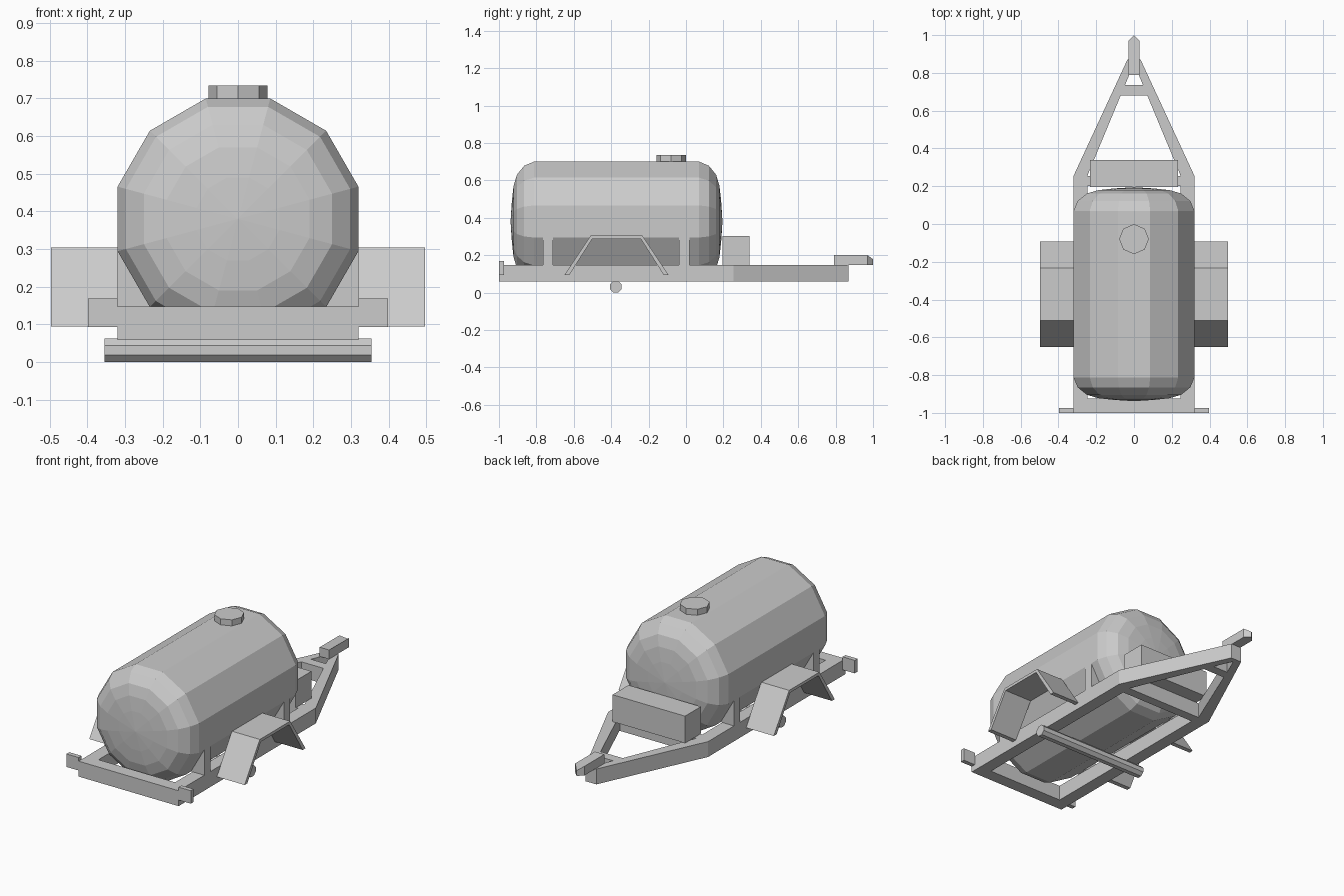
import bpy, bmesh
from math import cos, sin, pi

cube = bpy.data.objects.get("Cube")
if cube:
    bpy.data.objects.remove(cube, do_unlink=True)

grey = bpy.data.materials.new("plain_grey")
grey.use_nodes = True
colour = (0.6, 0.6, 0.6, 1)
grey.diffuse_color = colour
grey.node_tree.nodes["Principled BSDF"].inputs["Base Color"].default_value = colour


def finish(name, bm):
    bmesh.ops.recalc_face_normals(bm, faces=bm.faces)
    mesh = bpy.data.meshes.new(name)
    bm.to_mesh(mesh)
    bm.free()
    mesh.materials.append(grey)
    obj = bpy.data.objects.new(name, mesh)
    bpy.context.collection.objects.link(obj)
    return obj


def prism(name, outline, axis, low, high):
    """Extrude a 2D outline along one axis; the outline uses the other two in order."""
    def place(p, t):
        a, b = p
        return {"x": (t, a, b), "y": (a, t, b), "z": (a, b, t)}[axis]
    bm = bmesh.new()
    ends = [[bm.verts.new(place(p, t)) for p in outline] for t in (low, high)]
    bm.faces.new(ends[0])
    bm.faces.new(ends[1])
    for i in range(len(outline)):
        j = (i + 1) % len(outline)
        bm.faces.new((ends[0][i], ends[0][j], ends[1][j], ends[1][i]))
    return finish(name, bm)


def box(name, x, y, z):
    return prism(name, [(x[0], y[0]), (x[1], y[0]), (x[1], y[1]), (x[0], y[1])], "z", *z)


def polygon(sides, radius, centre, turn=0):
    return [(centre[0] + radius * cos(2 * pi * i / sides + turn),
             centre[1] + radius * sin(2 * pi * i / sides + turn)) for i in range(sides)]


def mirrored(obj):
    obj.modifiers.new("mirror", "MIRROR").use_mirror_merge = False
    return obj


# Tank: twelve-sided barrel with domed ends
SIDES, TANK_Z = 12, 0.38
dome = [(0.11, 0.007), (0.19, 0.016), (0.25, 0.034), (0.298, 0.073), (0.32, 0.125)]
rear, front = -0.938, 0.195
stations = [(r, rear + d) for r, d in dome] + [(r, front - d) for r, d in reversed(dome)]
bm = bmesh.new()
rings = []
for apothem, y in stations:
    pts = polygon(SIDES, apothem / cos(pi / SIDES), (0, TANK_Z), pi / SIDES)
    rings.append([bm.verts.new((x, y, z)) for x, z in pts])
for a, b in zip(rings, rings[1:]):
    for i in range(SIDES):
        j = (i + 1) % SIDES
        bm.faces.new((a[i], a[j], b[j], b[i]))
for ring, y in ((rings[0], rear), (rings[-1], front)):
    pole = bm.verts.new((0, y, TANK_Z))
    for i in range(SIDES):
        bm.faces.new((ring[i], ring[(i + 1) % SIDES], pole))
finish("tank", bm)

# Filler cap on top of the tank
prism("filler_cap", polygon(8, 0.079, (0, -0.08)), "z", 0.69, 0.735)

# Chassis: side rails that converge into the drawbar, with cross members
FLOOR, DECK = 0.058, 0.147
half = [(0.245, -1), (0.32, -1), (0.32, 0.255), (0.035, 0.87)]
inner = [(0, 0.845), (0.025, 0.79), (0.245, 0.26)]
outline = half + [(-x, y) for x, y in reversed(half)]
outline += [(-x, y) for x, y in reversed(inner)] + inner[1:]
prism("chassis_rails", outline, "z", FLOOR, DECK)
box("rear_cross_member", (-0.245, 0.245), (-1, -0.925), (FLOOR, DECK))
box("middle_cross_member", (-0.245, 0.245), (0.2, 0.255), (FLOOR, DECK))
prism("drawbar_brace", [(-0.071, 0.68), (0.071, 0.68), (0.048, 0.735), (-0.048, 0.735)],
      "z", FLOOR, DECK)

# Hitch coupler with a pointed, sloping nose
hitch = prism("hitch_coupler", [(-0.03, 0.79), (0.03, 0.79), (0.03, 0.97), (0, 1), (-0.03, 0.97)],
              "z", DECK, 0.2)
for v in hitch.data.vertices:
    if v.co.y > 0.99 and v.co.z > 0.19:
        v.co.z = 0.178

# Storage box in front of the tank
box("storage_box", (-0.232, 0.232), (0.195, 0.34), (DECK, 0.303))

# Rear marker blocks beside the chassis
mirrored(box("rear_marker", (0.32, 0.398), (-1, -0.974), (0.093, 0.168)))

# Wedge brackets between rails and tank
for label, y in (("rear", -0.765), ("front", -0.037)):
    mirrored(prism(label + "_tank_bracket", [(0.235, DECK), (0.32, DECK), (0.32, 0.295)],
                   "y", y, y + 0.055))

# Bent-plate fenders
fender = [(-0.65, 0.094), (-0.51, 0.304), (-0.233, 0.304), (-0.093, 0.094),
          (-0.145, 0.094), (-0.242, 0.287), (-0.501, 0.287), (-0.6, 0.094)]
fender[4] = (-0.119, 0.094)
fender[7] = (-0.624, 0.094)
mirrored(prism("fender", fender, "x", 0.318, 0.497))

# Axle under the chassis
prism("axle", polygon(8, 0.0335, (-0.375, 0.031), pi / 8), "x", -0.355, 0.355)
